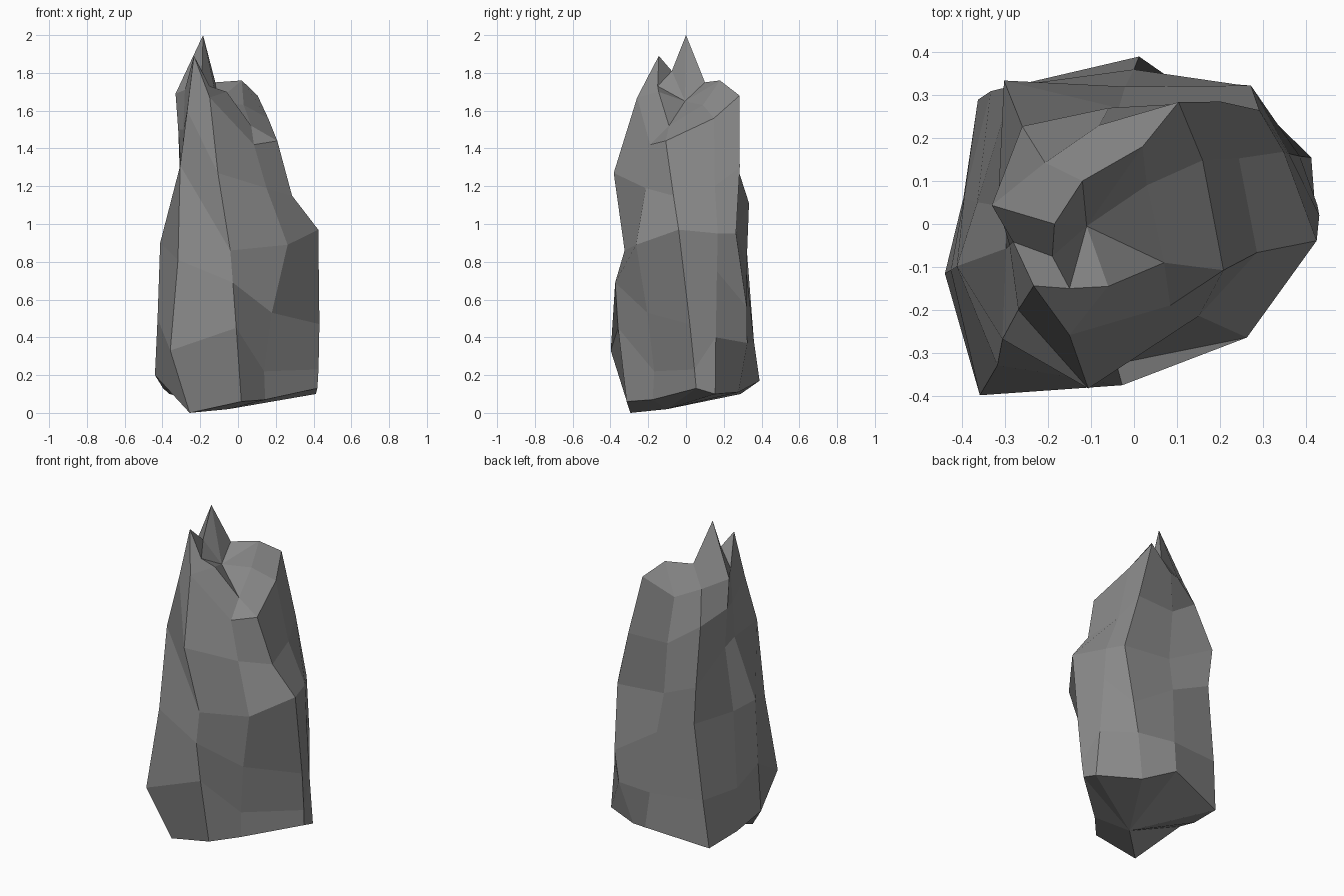
import bpy, bmesh
from math import cos, sin, radians
from mathutils import Vector

LEAN = -0.05          # the rock's axis drifts left as it rises
MID, TOP = 0.95, 1.70  # heights at which the rib headings are given

# Heading of each vertical rib at base, middle and top (degrees)
HEADINGS = [(229, 230, 226), (274, 270, 255), (309, 320, 303), (9, 356, 330),
            (20, 23, 34), (60, 38, 57), (87, 87, 91), (143, 125, 132),
            (171, 171, 170), (195, 195, 192)]

# Profile of each rib as (height, radius) from base to top
PROFILES = [
    [(0.00, .39), (0.33, .525), (0.81, .43), (1.31, .36), (1.60, .275), (1.89, .20)],
    [(0.06, .315), (0.45, .36), (0.69, .375), (0.86, .325), (1.27, .385), (1.67, .267)],
    [(0.07, .23), (0.22, .225), (0.53, .29), (0.89, .405), (1.19, .30), (1.42, .245)],
    [(0.13, .43), (0.23, .44), (0.47, .455), (0.97, .475), (1.15, .35), (1.44, .30)],
    [(0.10, .445), (0.40, .435), (0.75, .43), (0.95, .43), (1.20, .34), (1.56, .28)],
    [(0.11, .33), (0.37, .415), (0.56, .44), (0.95, .43), (1.30, .39), (1.68, .34)],
    [(0.17, .39), (0.38, .36), (0.75, .32), (0.98, .27), (1.30, .27), (1.58, .23)],
    [(0.10, .46), (0.40, .44), (0.87, .40), (1.11, .415), (1.44, .295), (1.63, .19)],
    [(0.13, .395), (0.40, .38), (0.87, .325), (1.25, .24), (1.50, .245), (1.69, .25)],
    [(0.20, .445), (0.50, .415), (0.90, .38), (1.28, .24), (1.50, .22), (1.71, .20)],
]

# Crown: where each rib ends inside the top (tall spike, plateau, step, saddle)
SPIKE, PLATEAU, STEP = (-.185, 0, 2.0), (.02, .18, 1.76), (.07, -.09, 1.52)
CROWN = [(-.15, -.15, 1.73), (-.06, -.145, 1.70), STEP, STEP, (.03, .09, 1.63),
         PLATEAU, PLATEAU, (-.12, .10, 1.75), SPIKE, (-.19, -.075, 1.81)]


def rib_point(heading, z, r):
    base, mid, top = heading
    if base < mid - 180:
        base += 360
    if z < MID:
        a = base + (mid - base) * z / MID
    else:
        a = mid + (top - mid) * min(1, (z - MID) / (TOP - MID))
    a = radians(a)
    return Vector((LEAN * z + r * cos(a), r * sin(a), z))


# Skin the ribs into one closed rock, sharing crown points between ribs
bm = bmesh.new()
crown = {p: bm.verts.new(p) for p in dict.fromkeys(CROWN)}
ribs = [[bm.verts.new(rib_point(h, z, r)) for z, r in prof] + [crown[c]]
        for h, prof, c in zip(HEADINGS, PROFILES, CROWN)]
base = bm.verts.new((-0.05, -0.10, 0.02))
hollow = bm.verts.new((-0.11, -0.005, 1.65))
for left, right in zip(ribs, ribs[1:] + ribs[:1]):
    for i in range(len(left) - 1):
        ring = (left[i], right[i], right[i + 1], left[i + 1])
        bm.faces.new(list(dict.fromkeys(ring)))
    bm.faces.new((base, right[0], left[0]))
    if left[-1] is not right[-1]:
        bm.faces.new((hollow, left[-1], right[-1]))
bmesh.ops.recalc_face_normals(bm, faces=bm.faces)
mesh = bpy.data.meshes.new("rock")
bm.to_mesh(mesh)
bm.free()
bpy.context.collection.objects.link(bpy.data.objects.new("rock", mesh))

# Dark stone colour
stone = bpy.data.materials.new("dark_stone")
stone.diffuse_color = (0.25, 0.25, 0.25, 1)
mesh.materials.append(stone)
